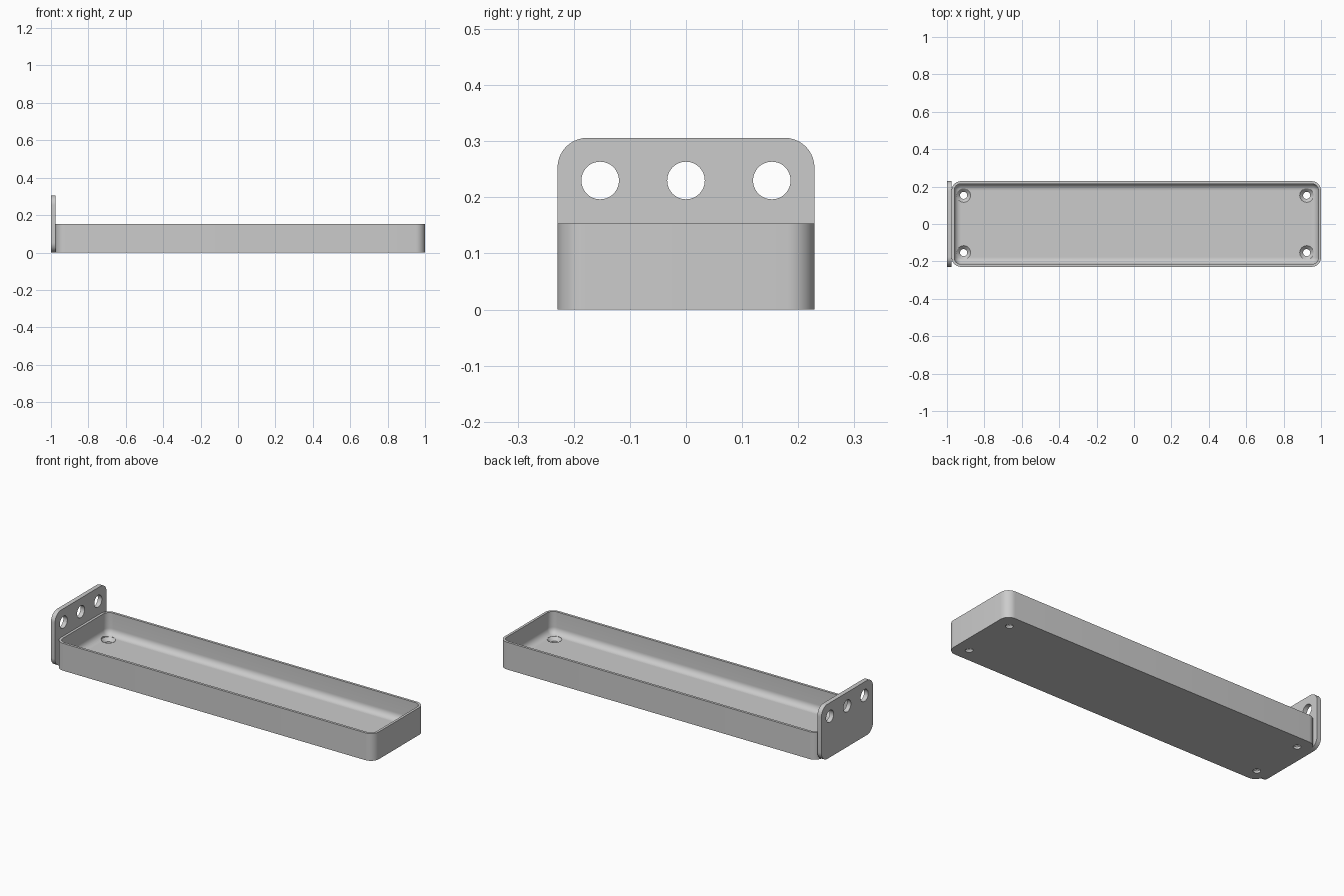
import bpy, bmesh, math

cube = bpy.data.objects.get("Cube")
if cube:
    bpy.data.objects.remove(cube, do_unlink=True)

# Single plain grey material
grey = bpy.data.materials.new("light grey")
grey.use_nodes = True
colour = (0.6, 0.6, 0.6, 1)
grey.diffuse_color = colour
grey.node_tree.nodes["Principled BSDF"].inputs["Base Color"].default_value = colour

END, HALF_W, RIM, WALL, FLOOR = 0.975, 0.229, 0.153, 0.014, 0.03
PLATE_H = 2 * RIM
TRAY_X = (1 - END) / 2
TRAY_HALF = (1 + END) / 2


def rounded_rect(hx, hy, r, steps=10):
    """Outline of a rounded rectangle, anticlockwise about the origin."""
    points = []
    for k, (sx, sy) in enumerate([(1, 1), (-1, 1), (-1, -1), (1, -1)]):
        for i in range(steps + 1):
            a = math.pi / 2 * (k + i / steps)
            points.append((sx * (hx - r) + r * math.cos(a),
                           sy * (hy - r) + r * math.sin(a)))
    return points


def loft(name, rings):
    """Closed solid through rings with equal point counts."""
    bm = bmesh.new()
    loops = [[bm.verts.new(p) for p in ring] for ring in rings]
    n = len(loops[0])
    for a, b in zip(loops, loops[1:]):
        for i in range(n):
            j = (i + 1) % n
            bm.faces.new((a[i], a[j], b[j], b[i]))
    bm.faces.new(loops[0][::-1])
    bm.faces.new(loops[-1])
    bmesh.ops.recalc_face_normals(bm, faces=bm.faces)
    mesh = bpy.data.meshes.new(name)
    bm.to_mesh(mesh)
    bm.free()
    obj = bpy.data.objects.new(name, mesh)
    bpy.context.collection.objects.link(obj)
    mesh.materials.append(grey)
    return obj


def circle(r, place, sides=48):
    return [place(r * math.cos(math.tau * i / sides), r * math.sin(math.tau * i / sides))
            for i in range(sides)]


def cut(obj, cutters):
    """Apply boolean cuts, discard the cutters, then smooth by angle."""
    bpy.ops.object.select_all(action="DESELECT")
    obj.select_set(True)
    bpy.context.view_layer.objects.active = obj
    for c in cutters:
        mod = obj.modifiers.new("hole", "BOOLEAN")
        mod.operation, mod.solver, mod.object = "DIFFERENCE", "EXACT", c
        bpy.ops.object.modifier_apply(modifier=mod.name)
        bpy.data.objects.remove(c, do_unlink=True)
    bpy.ops.object.shade_smooth_by_angle(angle=math.radians(30))


# Tray: outer wall, rim, inner wall and a filleted floor
def tray_ring(inset, r, z):
    return [(TRAY_X + x, y, z)
            for x, y in rounded_rect(TRAY_HALF - inset, HALF_W - inset, r)]


corner, fillet = 0.05, 0.036
rings = [tray_ring(0, corner, 0), tray_ring(0, corner, RIM), tray_ring(WALL, fillet, RIM)]
for i in range(10):
    a = math.pi / 2 * i / 9
    inset = fillet * (1 - math.cos(a)) * 0.98
    rings.append(tray_ring(WALL + inset, fillet - inset, FLOOR + fillet * (1 - math.sin(a))))
tray = loft("tray", rings)

# Countersunk screw holes in the tray floor
screw_holes = []
for cx in (-0.911, 0.923):
    for cy in (-0.153, 0.153):
        profile = [(0.019, -0.02), (0.019, 0.012), (0.037, FLOOR), (0.037, FLOOR + 0.02)]
        screw_holes.append(loft("screw_hole", [
            circle(r, lambda u, v: (cx + u, cy + v, z)) for r, z in profile]))
cut(tray, screw_holes)

# Upright end plate with rounded corners
outline = rounded_rect(HALF_W, PLATE_H / 2, 0.053)
plate = loft("end_plate", [[(x, y, z + PLATE_H / 2) for y, z in outline]
                           for x in (-1, -END)])

# Row of three round holes through the plate
cut(plate, [loft("plate_hole", [circle(0.0335, lambda u, v: (x, cy + u, 0.23 + v))
                                for x in (-1.05, -0.9)])
            for cy in (-0.153, 0, 0.153)])
